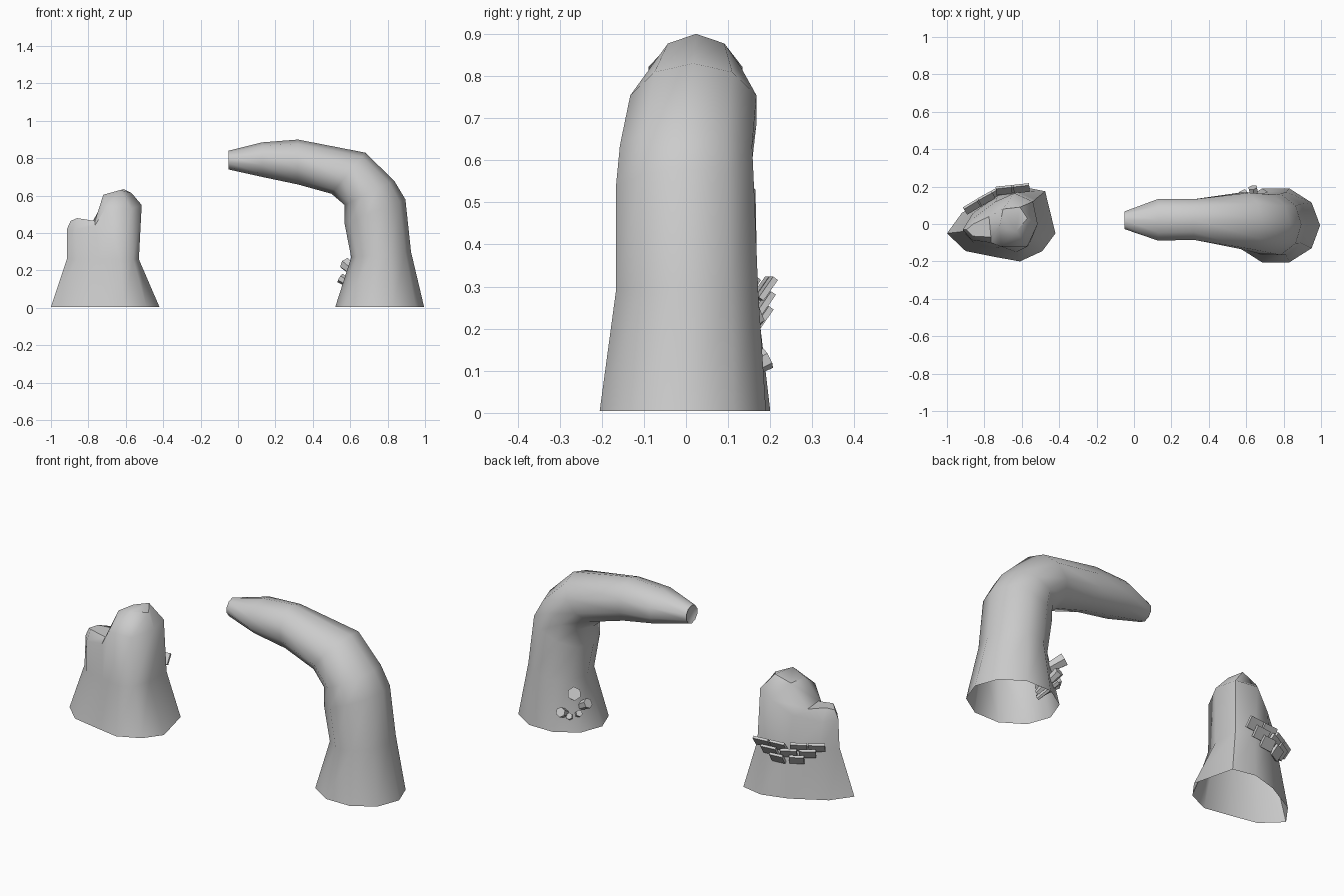
import bpy, bmesh, math
from mathutils import Vector, Matrix

if "Cube" in bpy.data.objects:
    bpy.data.objects.remove(bpy.data.objects["Cube"])


def finish(bm, name, smooth=None):
    bmesh.ops.recalc_face_normals(bm, faces=bm.faces)
    me = bpy.data.meshes.new(name)
    bm.to_mesh(me)
    bm.free()
    ob = bpy.data.objects.new(name, me)
    bpy.context.collection.objects.link(ob)
    if smooth:
        bpy.ops.object.select_all(action='DESELECT')
        ob.select_set(True)
        bpy.context.view_layer.objects.active = ob
        bpy.ops.object.shade_smooth_by_angle(angle=math.radians(smooth))
    return ob


def loft(bm, rings):
    vs = [[bm.verts.new(p) for p in r] for r in rings]
    n = len(vs[0])
    for a, b in zip(vs, vs[1:]):
        for i in range(n):
            j = (i + 1) % n
            bm.faces.new((a[i], a[j], b[j], b[i]))
    return vs


def hoop(xi, zi, xo, zo, y0, y1, n=10):
    # ellipse between an inner and an outer point of the bend
    c = Vector(((xi + xo) / 2, (y0 + y1) / 2, (zi + zo) / 2))
    u = Vector(((xo - xi) / 2, 0, (zo - zi) / 2))
    v = Vector((0, (y1 - y0) / 2, 0))
    return [c + u * math.cos(2 * math.pi * i / n) + v * math.sin(2 * math.pi * i / n)
            for i in range(n)]


# Bent trunk: open at the bottom, shallow hollow at the tip
bm = bmesh.new()
vs = loft(bm, [hoop(*h) for h in (
    (0.52, 0.005, 0.995, 0.005, -0.215, 0.20),
    (0.605, 0.27, 0.925, 0.30, -0.175, 0.18),
    (0.57, 0.45, 0.895, 0.58, -0.175, 0.17),
    (0.57, 0.55, 0.835, 0.68, -0.165, 0.165),
    (0.50, 0.61, 0.68, 0.83, -0.14, 0.175),
    (0.32, 0.66, 0.32, 0.90, -0.09, 0.138),
    (0.13, 0.70, 0.13, 0.885, -0.095, 0.14),
    (-0.05, 0.74, -0.05, 0.84, -0.03, 0.07),
    (-0.04, 0.755, -0.04, 0.825, -0.015, 0.055))])
bm.faces.new(vs[-1])
finish(bm, "bent_trunk", 50)

# Split stump: base, waist, shoulder and two-peaked rim
base = [(-1, -.05), (-.9, -.145), (-.75, -.175), (-.61, -.2), (-.49, -.145),
        (-.42, -.05), (-.475, .175), (-.6, .2), (-.74, .16), (-.92, .06)]
waist = [(-.915, -.04), (-.86, -.1), (-.74, -.13), (-.63, -.15), (-.56, -.11),
         (-.53, -.02), (-.53, .13), (-.62, .17), (-.73, .15), (-.86, .06)]
shoulder = [(-.915, -.03, .42), (-.87, -.085, .42), (-.765, -.1, .44), (-.71, -.12, .53),
            (-.57, -.12, .53), (-.515, 0, .55), (-.54, .12, .55), (-.64, .165, .53),
            (-.74, .12, .45), (-.86, .03, .41)]
rim = [(-.895, -.03, .465), (-.86, -.065, .48), (-.765, -.07, .465), (-.72, -.02, .605),
       (-.63, -.04, .63), (-.57, .03, .615), (-.61, .09, .635), (-.70, .08, .605),
       (-.775, .04, .465), (-.86, 0, .48)]
bm = bmesh.new()
vs = loft(bm, [[(x, y, .005) for x, y in base], [(x, y, .26) for x, y in waist],
               shoulder, rim])
top = vs[-1]
for ids in ((0, 1, 2, 8, 9), (2, 3, 7, 8), (3, 4, 5, 6, 7)):
    bm.faces.new([top[i] for i in ids])
finish(bm, "split_stump", 50)

# Bark flakes: tilted plates in three rows on the stump's back
track = [Vector(p) for p in ((-.60, .177), (-.71, .165), (-.80, .115), (-.90, .055))]
bm = bmesh.new()
for z, ts, w in ((.295, (0, .85, 1.8, 2.6), .085), (.26, (.4, 1.3, 2.2), .085),
                 (.225, (.8, 1.7), .075)):
    for t in ts:
        k = min(int(t), 2)
        p = track[k].lerp(track[k + 1], t - k)
        d = (track[k + 1] - track[k]).normalized()
        ang = math.atan2(d.y, d.x) + math.pi
        m = (Matrix.Translation((p.x + .014 * d.y, p.y - .014 * d.x, z))
             @ Matrix.Rotation(ang, 4, 'Z') @ Matrix.Rotation(math.radians(-35), 4, 'X')
             @ Matrix.Diagonal((w, .014, .06, 1)))
        bmesh.ops.create_cube(bm, size=1, matrix=m)
finish(bm, "bark_flakes")

# Mushroom cluster: hexagonal stalks fanning out of the bent trunk
bm = bmesh.new()
for x, y, z, r in ((.575, .16, .235, .036), (.635, .195, .13, .026), (.545, .08, .16, .027),
                   (.61, .155, .10, .018), (.575, .115, .11, .018)):
    tip = Vector((x, y, z))
    axis = tip - Vector((.66, .06, z - .07))
    q = axis.to_track_quat('Z', 'Y').to_matrix().to_4x4()
    bmesh.ops.create_cone(bm, cap_ends=True, segments=6, radius1=r * .6, radius2=r,
                          depth=axis.length,
                          matrix=Matrix.Translation(tip - axis / 2) @ q)
finish(bm, "mushroom_cluster")
